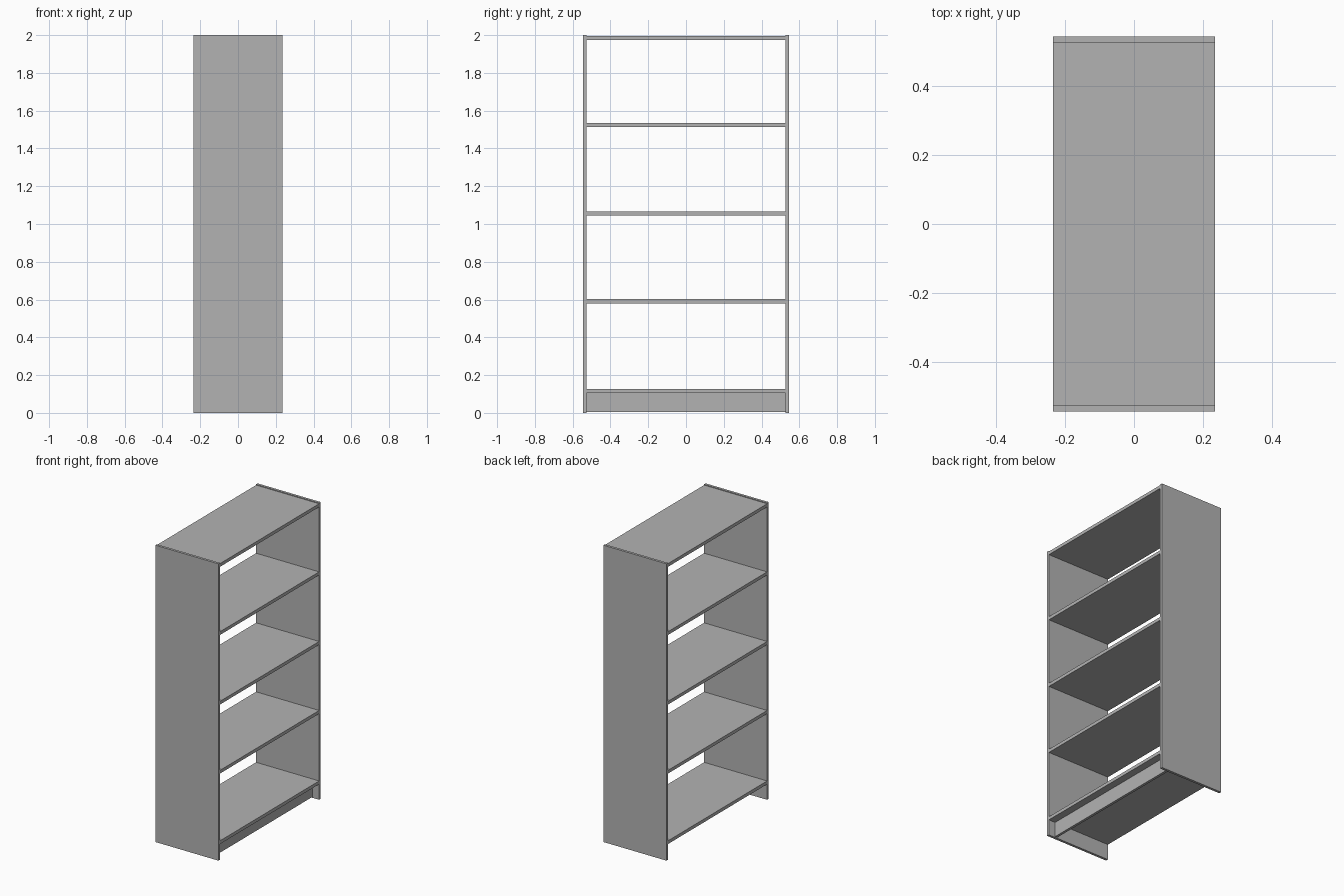
import bpy

if "Cube" in bpy.data.objects:
    bpy.data.objects.remove(bpy.data.objects["Cube"])

# Overall dimensions
HALF_DEPTH = 0.235    # along x
HALF_WIDTH = 0.545    # along y
HEIGHT = 2.0
PANEL = 0.017         # side panel thickness
BOARD = 0.022         # shelf thickness

grey = bpy.data.materials.new("plain_grey")
grey.diffuse_color = (0.45, 0.45, 0.45, 1.0)
grey.use_nodes = True
grey.node_tree.nodes["Principled BSDF"].inputs["Base Color"].default_value = grey.diffuse_color


def box(name, x, y, z):
    """Box from (min, max) ranges on each axis."""
    bpy.ops.mesh.primitive_cube_add(size=1, location=[sum(r) / 2 for r in (x, y, z)])
    ob = bpy.context.object
    ob.name = name
    ob.scale = [r[1] - r[0] for r in (x, y, z)]
    bpy.ops.object.transform_apply(location=False, rotation=False, scale=True)
    ob.data.materials.append(grey)
    return ob


depth = (-HALF_DEPTH, HALF_DEPTH)
inner = HALF_WIDTH - PANEL

# Full-height side panels
box("side_panel_front", depth, (-HALF_WIDTH, -inner), (0, HEIGHT))
box("side_panel_back", depth, (inner, HALF_WIDTH), (0, HEIGHT))

# Bottom board, three shelves and the top board, given by their upper faces
tops = {"bottom_board": 0.127, "lower_shelf": 0.602, "middle_shelf": 1.067,
        "upper_shelf": 1.536, "top_board": 1.995}
for name, top in tops.items():
    box(name, depth, (-inner, inner), (top - BOARD, top))

# Recessed kick board under the open side
kick_x = HALF_DEPTH - 0.05
box("kick_board", (kick_x - PANEL, kick_x), (-inner, inner), (0.006, 0.127 - BOARD))
